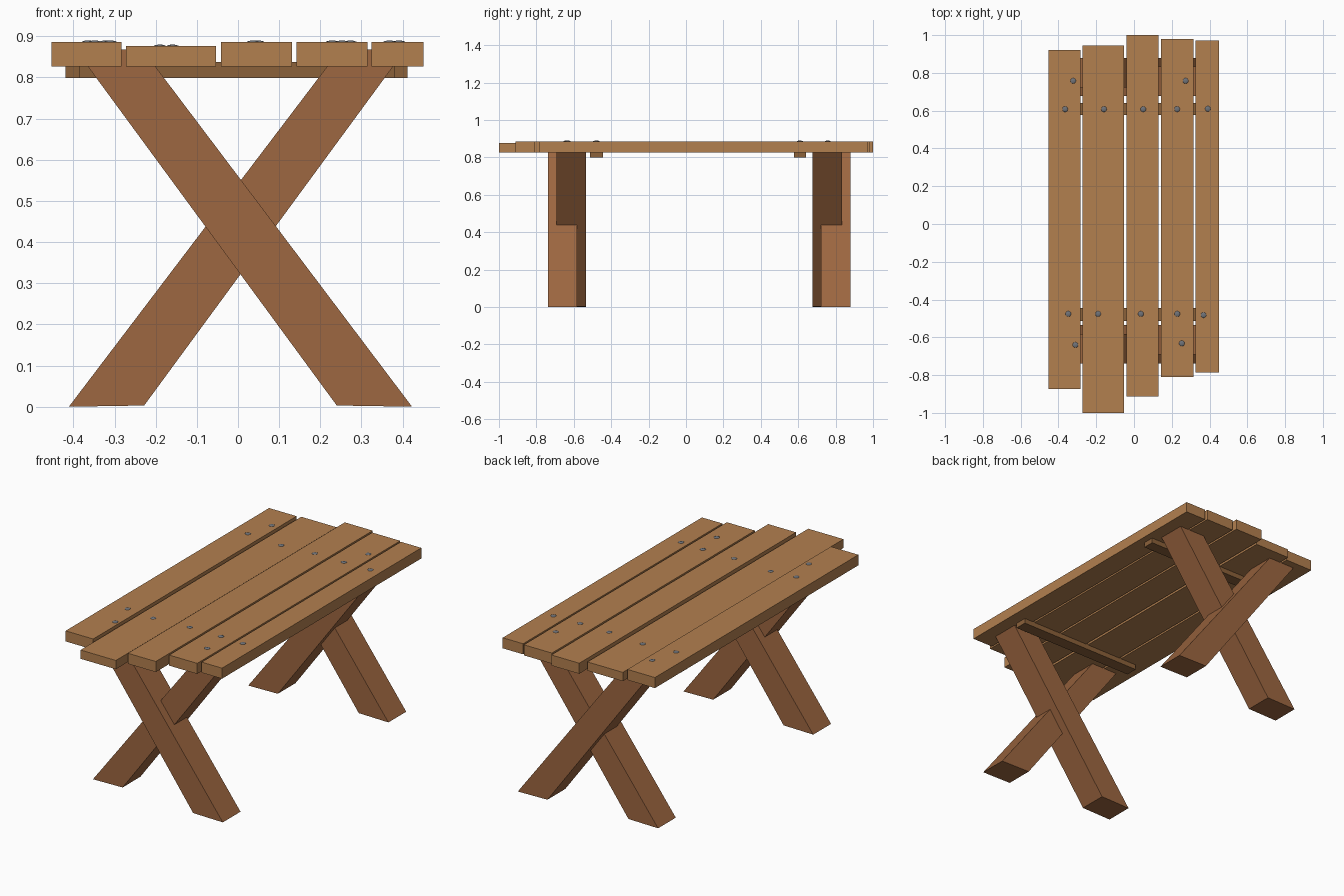
import bpy, bmesh
from mathutils import Matrix

if "Cube" in bpy.data.objects:
    bpy.data.objects.remove(bpy.data.objects["Cube"])


def material(name, rgb):
    m = bpy.data.materials.new(name)
    m.diffuse_color = (*rgb, 1)
    m.use_nodes = True
    m.node_tree.nodes["Principled BSDF"].inputs["Base Color"].default_value = m.diffuse_color
    return m


PLANK = material("plank_wood", (0.45, 0.215, 0.078))
LEG = material("leg_wood", (0.34, 0.135, 0.052))
BATTEN = material("batten_wood", (0.26, 0.12, 0.042))
STEEL = material("steel", (0.16, 0.17, 0.19))


def finish(name, bm, mat):
    bmesh.ops.recalc_face_normals(bm, faces=bm.faces)
    me = bpy.data.meshes.new(name)
    bm.to_mesh(me)
    bm.free()
    me.materials.append(mat)
    ob = bpy.data.objects.new(name, me)
    bpy.context.collection.objects.link(ob)
    return ob


def prism(name, profile, y0, y1, mat):
    """Extrude an (x, z) profile from y0 to y1."""
    bm = bmesh.new()
    face = bm.faces.new([bm.verts.new((x, y0, z)) for x, z in profile])
    ext = bmesh.ops.extrude_face_region(bm, geom=[face])["geom"]
    bmesh.ops.translate(bm, vec=(0, y1 - y0, 0),
                        verts=[v for v in ext if isinstance(v, bmesh.types.BMVert)])
    return finish(name, bm, mat)


def box(name, x0, x1, y0, y1, z0, z1, mat):
    return prism(name, [(x0, z0), (x1, z0), (x1, z1), (x0, z1)], y0, y1, mat)


# Table top: five uneven planks (x0, x1, y0, y1, top)
planks = [
    (-0.453, -0.283, -0.873, 0.921, 0.886),
    (-0.272, -0.054, -1.000, 0.946, 0.876),
    (-0.041, 0.131, -0.912, 1.000, 0.886),
    (0.142, 0.315, -0.810, 0.980, 0.886),
    (0.325, 0.451, -0.785, 0.972, 0.886),
]
for i, (x0, x1, y0, y1, top) in enumerate(planks, 1):
    box(f"plank_{i}", x0, x1, y0, y1, 0.827, top, PLANK)

# Battens under the top
box("front_batten", -0.385, 0.381, -0.513, -0.445, 0.799, 0.838, BATTEN)
box("back_batten", -0.419, 0.412, 0.577, 0.641, 0.799, 0.838, BATTEN)

# Crossed legs, notched into each other at both ends
outer = [(0.24, 0.003), (0.423, 0), (-0.232, 0.868), (-0.395, 0.868)]
inner = [(-0.411, 0), (-0.228, 0.003), (0.407, 0.868), (0.248, 0.868)]
prism("front_outer_leg", outer, -0.738, -0.582, LEG)
prism("front_inner_leg", inner, -0.692, -0.535, LEG)
prism("back_outer_leg", outer, 0.722, 0.879, LEG)
prism("back_inner_leg", inner, 0.677, 0.833, LEG)

# Low domed bolt heads
bolts = [(-0.322, 0.758), (0.273, 0.758), (-0.365, 0.608), (-0.159, 0.608),
         (0.049, 0.608), (0.228, 0.608), (0.391, 0.610), (-0.348, -0.476),
         (-0.190, -0.476), (0.036, -0.476), (0.229, -0.476), (0.368, -0.482),
         (-0.310, -0.640), (0.253, -0.632)]
bm = bmesh.new()
for x, y in bolts:
    top = next(p[4] for p in planks if p[0] <= x <= p[1])
    bmesh.ops.create_uvsphere(
        bm, u_segments=12, v_segments=8, radius=1,
        matrix=Matrix.Translation((x, y, top - 0.001)) @ Matrix.Diagonal((0.0155, 0.0155, 0.005, 1)))
for f in bm.faces:
    f.smooth = True
finish("bolt_heads", bm, STEEL)
